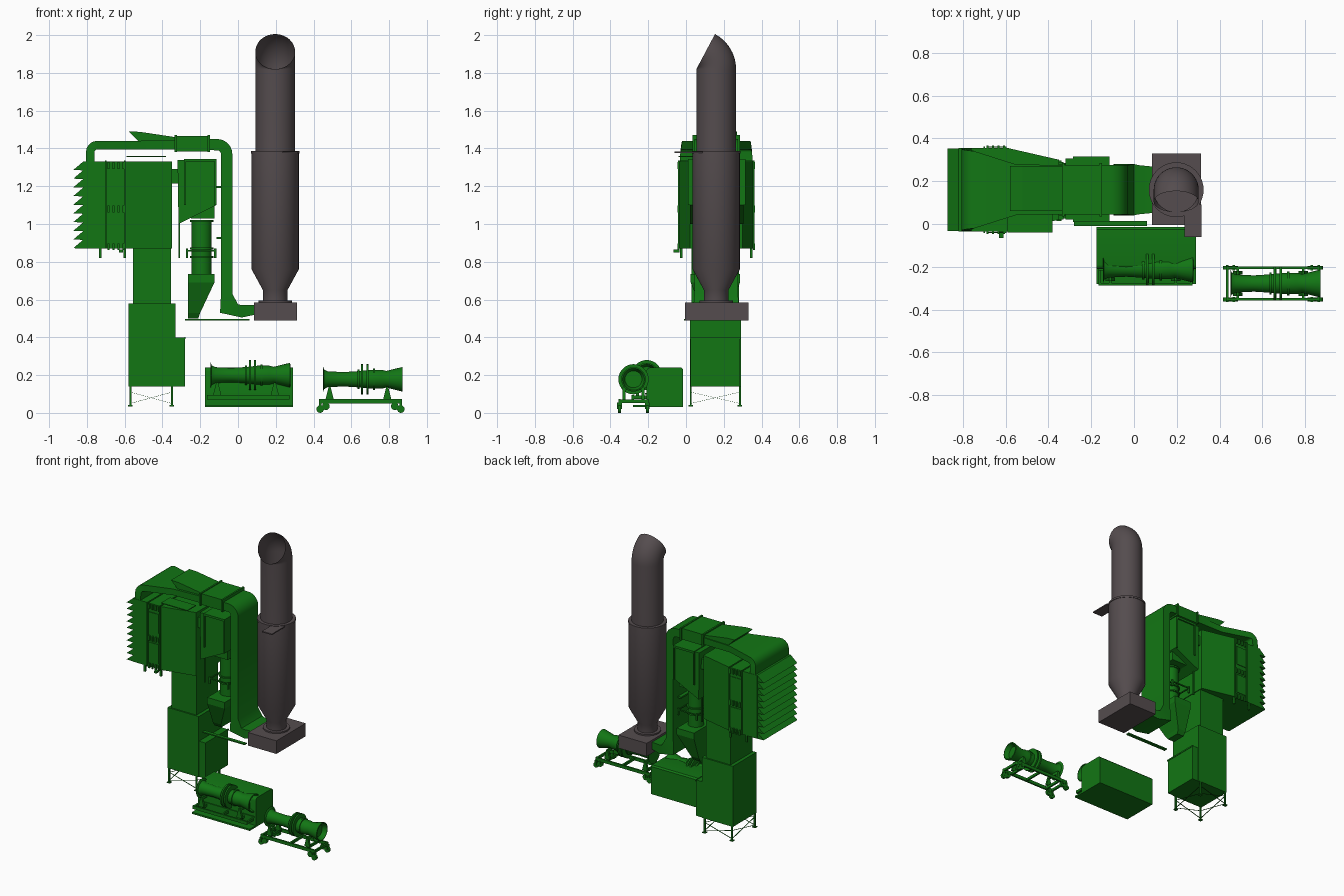
import bpy, bmesh, math
from math import sin, cos, pi, radians

if "Cube" in bpy.data.objects:
    bpy.data.objects.remove(bpy.data.objects["Cube"])


def material(name, rgb):
    m = bpy.data.materials.new(name)
    m.use_nodes = True
    m.diffuse_color = (*rgb, 1)
    m.node_tree.nodes["Principled BSDF"].inputs["Base Color"].default_value = (*rgb, 1)
    return m


GREEN = material("plant green", (0.006, 0.18, 0.007))
GREY = material("stack grey", (0.09, 0.073, 0.077))


def skin(name, rings, mat=GREEN, smooth=False, cap_start=True, cap_end=True):
    """Join a row of equal rings of points into one surface."""
    bm = bmesh.new()
    loops = [[bm.verts.new(p) for p in ring] for ring in rings]
    n = len(loops[0])
    for a, b in zip(loops, loops[1:]):
        for i in range(n):
            j = (i + 1) % n
            bm.faces.new((a[i], a[j], b[j], b[i]))
    if cap_start:
        bm.faces.new(loops[0][::-1])
    if cap_end:
        bm.faces.new(loops[-1])
    bmesh.ops.recalc_face_normals(bm, faces=bm.faces)
    me = bpy.data.meshes.new(name)
    bm.to_mesh(me)
    bm.free()
    me.materials.append(mat)
    if smooth:
        me.polygons.foreach_set("use_smooth", [True] * len(me.polygons))
        me.set_sharp_from_angle(angle=radians(35))
    ob = bpy.data.objects.new(name, me)
    bpy.context.collection.objects.link(ob)
    return ob


def rect(x0, x1, y0, y1, z):
    return [(x0, y0, z), (x1, y0, z), (x1, y1, z), (x0, y1, z)]


def box(name, x, y, z, mat=GREEN):
    return skin(name, [rect(*x, *y, z[0]), rect(*x, *y, z[1])], mat)


def side_prism(name, pts, y0, y1, smooth=False):
    return skin(name, [[(x, y, z) for x, z in pts] for y in (y0, y1)], smooth=smooth)


def lathe_z(name, x, y, prof, mat=GREEN, n=32):
    rings = [[(x + r * cos(2 * pi * i / n), y + r * sin(2 * pi * i / n), z)
              for i in range(n)] for z, r in prof]
    return skin(name, rings, mat, True)


def lathe_x(name, y, z, prof, n=28):
    rings = [[(x, y + r * cos(2 * pi * i / n), z + r * sin(2 * pi * i / n))
              for i in range(n)] for x, r in prof]
    return skin(name, rings, GREEN, True)


def rod(name, a, b, w=0.004):
    """Thin square bar between two points lying in an upright plane."""
    d = [(-w, -w), (w, -w), (w, w), (-w, w)]
    if a[2] == b[2]:
        return box(name, (min(a[0], b[0]) - w, max(a[0], b[0]) + w),
                   (min(a[1], b[1]) - w, max(a[1], b[1]) + w), (a[2] - w, a[2] + w))
    return skin(name, [[(p[0] + u, p[1] + v, p[2]) for u, v in d] for p in (a, b)])


CY = 0.16  # shared centre line in y

# Exhaust stack with a mitred, forward-leaning outlet
SX, R = 0.197, 0.105
lathe_z("stack_silencer", SX, CY, [(0.58, 0.065), (0.65, 0.065), (0.76, 0.125),
                                   (1.38, 0.125), (1.385, 0.106)], GREY, 40)


def pipe_ring(z, tilt):
    ring = []
    for i in range(40):
        a = 2 * pi * i / 40
        d = R + R * sin(a)
        ring.append((SX + R * cos(a), CY - R + d * cos(tilt), z + d * sin(tilt)))
    return ring


skin("stack_outlet", [pipe_ring(1.38, 0)] + [pipe_ring(1.82, radians(t)) for t in range(0, 63, 6)]
     + [pipe_ring(1.82, radians(62))], GREY, True, cap_end=False)
lathe_z("stack_band", SX, CY, [(1.372, 0.128), (1.386, 0.128)], GREY, 40)
lathe_z("stack_neck_flange", SX, CY, [(0.583, 0.088), (0.595, 0.088)], GREY, 40)
box("stack_base", (0.085, 0.312), (-0.005, 0.33), (0.49, 0.585), GREY)
box("stack_platform", (0.235, 0.315), (-0.06, 0.09), (1.375, 1.383), GREY)

# Intake filter house, tapering towards the right
plan = [(-0.82, -0.035), (-0.59, -0.035), (-0.35, 0.02), (-0.35, 0.30), (-0.59, 0.355), (-0.82, 0.355)]
skin("filter_house", [[(x, y, z) for x, y in plan] for z in (0.87, 1.33)])
TEETH = 10
STEP = 0.46 / TEETH
for i in range(TEETH):
    z = 0.87 + i * STEP
    side_prism("rain_louver", [(-0.82, z), (-0.872, z + 0.002), (-0.82, z + STEP)], -0.033, 0.353)
for x in (-0.7, -0.6):
    box("house_rib", (x - 0.004, x + 0.004), (-0.043, 0.363), (0.87, 1.335))
for y in (-0.04, 0.36):
    for z in (0.88, 1.08, 1.31):
        for k in range(4):
            x = -0.69 + k * 0.026
            box("door_hinge", (x, x + 0.01), (y - 0.006, y + 0.006), (z - 0.018, z + 0.018))
    for z in (0.98, 1.2):
        box("door_panel", (-0.69, -0.61), (y - 0.002, y + 0.002), (z - 0.07, z + 0.07))
for x in (-0.73, -0.6):
    for y in (-0.025, 0.345):
        box("house_foot", (x - 0.007, x + 0.007), (y - 0.007, y + 0.007), (0.82, 0.87))
box("house_roof_plate", (-0.59, -0.38), (-0.04, 0.06), (1.355, 1.361))
box("house_step", (-0.63, -0.61), (-0.065, -0.035), (0.85, 0.865))

# Downward shaft, lower chamber and braced legs
box("intake_shaft", (-0.555, -0.355), (0.03, 0.28), (0.57, 0.88))
box("lower_chamber", (-0.58, -0.33), (0.02, 0.29), (0.14, 0.58))
box("chamber_side_box", (-0.33, -0.28), (0.025, 0.285), (0.14, 0.4))
box("chamber_side_rim", (-0.284, -0.277), (0.02, 0.29), (0.392, 0.402))
LX, LY = (-0.57, -0.35), (0.025, 0.285)
for x in LX:
    for y in LY:
        rod("chamber_leg", (x, y, 0.04), (x, y, 0.14), 0.005)
        box("leg_pad", (x - 0.012, x + 0.012), (y - 0.012, y + 0.012), (0.035, 0.041))
for lo, hi in ((0.05, 0.11), (0.11, 0.05)):
    for y in LY:
        rod("leg_brace_x", (LX[0], y, lo), (LX[1], y, hi), 0.003)
    for x in LX:
        rod("leg_brace_y", (x, LY[0], lo), (x, LY[1], hi), 0.003)

# Overhead duct: flared hood, level run, bend, drop and bottom elbow
# each section: outer point, inner point, half width


def section(o, i, h):
    return [(o[0], CY - h, o[1]), (o[0], CY + h, o[1]), (i[0], CY + h, i[1]), (i[0], CY - h, i[1])]


path = [((-0.805, 1.325), (-0.76, 1.325), 0.193)]
for t in range(0, 91, 18):
    c, s = cos(radians(t)), sin(radians(t))
    path.append(((-0.745 - 0.06 * c, 1.38 + 0.06 * s), (-0.745 - 0.015 * c, 1.38 + 0.015 * s), 0.19 - t / 9000))
path += [((-0.55, 1.44), (-0.55, 1.395), 0.118), ((-0.3, 1.445), (-0.3, 1.395), 0.115)]
for t in range(90, -1, -15):
    c, s = cos(radians(t)), sin(radians(t))
    path.append(((-0.11 + 0.08 * c, 1.37 + 0.08 * s), (-0.11 + 0.02 * c, 1.37 + 0.02 * s), 0.115))
path += [((-0.03, 0.63), (-0.09, 0.63), 0.115), ((0.0, 0.575), (-0.095, 0.53), 0.12),
         ((0.02, 0.57), (0.02, 0.505), 0.115), ((0.09, 0.57), (0.09, 0.52), 0.108)]
skin("overhead_duct", [section(*p) for p in path], smooth=True)
box("duct_damper", (-0.325, -0.155), (0.045, 0.275), (1.385, 1.465))
side_prism("duct_scoop", [(-0.58, 1.49), (-0.52, 1.488), (-0.32, 1.458), (-0.32, 1.42), (-0.53, 1.44)],
           0.06, 0.27)
for x in (-0.33, -0.155):
    box("damper_flange", (x - 0.006, x + 0.006), (0.035, 0.285), (1.38, 1.47))
for z in (0.92, 1.19):
    box("duct_bracket", (-0.115, -0.09), (0.1, 0.22), (z, z + 0.012))

# Separator: slanted hopper, round vessel and lower funnel
side_prism("separator_hopper", [(-0.32, 1.34), (-0.115, 1.34), (-0.115, 1.1), (-0.315, 1.0)], 0.02, 0.305)
for x in (-0.28, -0.12):
    box("hopper_rib", (x - 0.005, x + 0.005), (0.01, 0.315), (1.1, 1.345))
box("hopper_rim", (-0.28, -0.12), (0.01, 0.315), (1.33, 1.345))
box("hopper_link", (-0.36, -0.31), (0.04, 0.28), (1.215, 1.29))
box("separator_outlet", (-0.25, -0.125), (0.06, 0.26), (1.03, 1.1))
lathe_z("separator_vessel", -0.192, CY, [(0.72, 0.053), (1.02, 0.053)])
for z in (0.82, 0.865, 1.01):
    lathe_z("vessel_flange", -0.192, CY, [(z, 0.062), (z + 0.01, 0.062)])
for x in (-0.27, -0.12):
    for y in (0.06, 0.26):
        box("vessel_foot", (x - 0.006, x + 0.006), (y - 0.006, y + 0.006), (0.82, 0.87))
    rod("vessel_beam", (x, 0.06, 0.858), (x, 0.26, 0.858))
for y in (0.06, 0.26):
    rod("vessel_beam", (-0.27, y, 0.858), (-0.12, y, 0.858))
    rod("hopper_post", (-0.31, y, 0.82), (-0.31, y, 1.02))
skin("separator_funnel", [rect(-0.265, -0.21, 0.11, 0.21, 0.5), rect(-0.265, -0.2, 0.09, 0.23, 0.53),
                          rect(-0.265, -0.125, 0.025, 0.285, 0.69), rect(-0.265, -0.125, 0.025, 0.285, 0.735)])
box("support_rail", (-0.28, 0.06), (-0.01, 0.015), (0.488, 0.496))


# Turbine on a skid, used twice
def turbine_skid(dx, y, dz, wheels):
    zc = 0.178 + dz
    shape = [(0.45, 0.068), (0.456, 0.052), (0.475, 0.042), (0.56, 0.038), (0.64, 0.043), (0.7, 0.05),
             (0.76, 0.05), (0.785, 0.044), (0.87, 0.065), (0.872, 0.058), (0.84, 0.045)]
    lathe_x("turbine", y, zc, [(x + dx, r) for x, r in shape])
    for x, r in ((0.652, 0.08), (0.68, 0.08), (0.632, 0.052), (0.715, 0.056)):
        lathe_x("turbine_flange", y, zc, [(x + dx, r), (x + dx + 0.011, r)])
    for s in (-0.074, 0.074):
        box("skid_rail", (0.43 + dx, 0.868 + dx), (y + s - 0.006, y + s + 0.006), (0.05 + dz, 0.073 + dz))
    for x in (0.436, 0.485, 0.66, 0.79, 0.862):
        box("skid_beam", (x + dx - 0.006, x + dx + 0.006), (y - 0.074, y + 0.074), (0.052 + dz, 0.07 + dz))
    for x in (0.485, 0.79):
        for s in (-0.05, 0.05):
            side_prism("turbine_stand", [(x + dx - 0.022, 0.07 + dz), (x + dx + 0.022, 0.07 + dz),
                                         (x + dx + 0.006, 0.135 + dz), (x + dx - 0.006, 0.135 + dz)],
                       y + s - 0.008, y + s + 0.008)
        box("turbine_saddle", (x + dx - 0.006, x + dx + 0.006), (y - 0.055, y + 0.055), (0.12 + dz, 0.14 + dz))
    if wheels:
        for x in (0.435, 0.465, 0.83, 0.862):
            for s in (-0.074, 0.074):
                z = 0.02 if x in (0.435, 0.862) else 0.035
                rim = [(x + 0.02 * cos(pi * k / 8), z + 0.02 * sin(pi * k / 8)) for k in range(16)]
                side_prism("caster_wheel", rim, y + s - 0.009, y + s + 0.009, True)
                box("caster_fork", (x - 0.006, x + 0.006), (y + s - 0.012, y + s + 0.012), (z, 0.055))


turbine_skid(0.0, -0.278, 0.0, True)
turbine_skid(-0.595, -0.208, 0.022, False)

# Enclosure behind the second turbine, with rounded top edges
arc = [(-0.19 - 0.02 * sin(radians(t)), 0.22 + 0.02 * cos(radians(t))) for t in range(0, 91, 30)]
edge = [(-0.015, 0.03), (-0.015, 0.23), (-0.025, 0.24)] + arc + [(-0.21, 0.03)]
skin("enclosure", [[(x, y, z) for y, z in edge] for x in (-0.175, 0.29)], smooth=True)
box("enclosure_base", (-0.175, 0.29), (-0.28, -0.015), (0.03, 0.042))
box("enclosure_sill", (-0.165, 0.28), (-0.216, -0.2), (0.098, 0.106))
